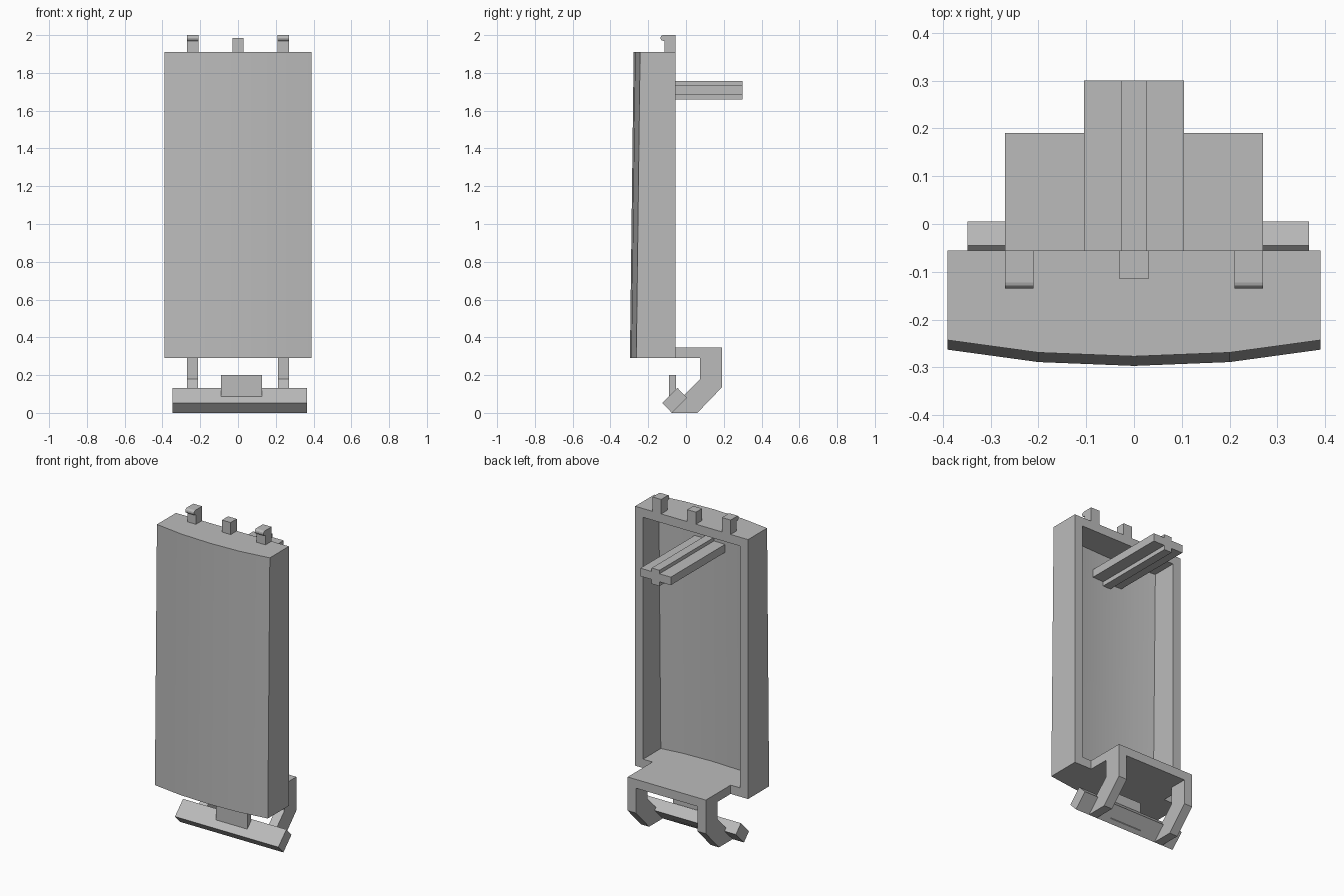
import bpy, bmesh, math
from mathutils import Vector

if "Cube" in bpy.data.objects:
    bpy.data.objects.remove(bpy.data.objects["Cube"], do_unlink=True)

GREY = (0.5, 0.5, 0.5, 1)
plastic = bpy.data.materials.new("grey_plastic")
plastic.use_nodes = True
plastic.diffuse_color = GREY
plastic.node_tree.nodes["Principled BSDF"].inputs["Base Color"].default_value = GREY


def finish(name, bm):
    bmesh.ops.recalc_face_normals(bm, faces=bm.faces)
    mesh = bpy.data.meshes.new(name)
    bm.to_mesh(mesh)
    bm.free()
    mesh.materials.append(plastic)
    obj = bpy.data.objects.new(name, mesh)
    bpy.context.collection.objects.link(obj)
    return obj


def extrude(name, outline, low, high, place):
    """Prism from a 2D outline; place(u, v, w) gives the 3D point."""
    bm = bmesh.new()
    rings = [[bm.verts.new(place(u, v, w)) for u, v in outline] for w in (low, high)]
    bm.faces.new(rings[0])
    bm.faces.new(rings[1])
    n = len(outline)
    for i in range(n):
        j = (i + 1) % n
        bm.faces.new((rings[0][i], rings[0][j], rings[1][j], rings[1][i]))
    return finish(name, bm)


def side_profile(name, outline, x0, x1):
    return extrude(name, outline, x0, x1, lambda y, z, x: Vector((x, y, z)))


def box(name, x0, x1, y0, y1, z0, z1):
    return side_profile(name, [(y0, z0), (y1, z0), (y1, z1), (y0, z1)], x0, x1)


# Hollow cover: bowed, slightly tapered front and open back
BACK, BOTTOM, TOP = -0.055, 0.29, 1.91


def front_y(x, z):
    lean = 0.02 * (z - BOTTOM) / (TOP - BOTTOM)
    bow = 0.008 * abs(x) / 0.2 if abs(x) < 0.2 else 0.008 + 0.026 * (abs(x) - 0.2) / 0.19
    return -0.297 + lean + bow


def skin(bm, half, z0, z1, depth):
    """Five-sided skin open at the back; returns the back rim."""
    levels, rims = [], []
    for z in (z0, z1):
        levels.append([bm.verts.new((x, front_y(x, z) + depth, z))
                       for x in (-half, -0.2, 0, 0.2, half)])
        rims.append([bm.verts.new((x, BACK, z)) for x in (-half, half)])
    low, high = levels
    for i in range(4):
        bm.faces.new((low[i], low[i + 1], high[i + 1], high[i]))
    for end, corner in ((0, 0), (-1, 1)):
        bm.faces.new((low[end], high[end], rims[1][corner], rims[0][corner]))
    for level, rim in zip(levels, rims):
        bm.faces.new(level + [rim[1], rim[0]])
    return [rims[0][0], rims[0][1], rims[1][1], rims[1][0]]


bm = bmesh.new()
outer = skin(bm, 0.39, BOTTOM, TOP, 0)
inner = skin(bm, 0.335, BOTTOM + 0.055, TOP - 0.055, 0.04)
for i in range(4):
    j = (i + 1) % 4
    bm.faces.new((outer[i], outer[j], inner[j], inner[i]))
cover = finish("cover_shell", bm)
bpy.ops.object.select_all(action='DESELECT')
cover.select_set(True)
bpy.context.view_layer.objects.active = cover
bpy.ops.object.shade_smooth_by_angle(angle=math.radians(30))

# Top clips with rounded hook noses, and the centre peg
nose = [(-0.122 + 0.013 * math.cos(a), 1.985 + 0.015 * math.sin(a))
        for a in (math.radians(90 + 30 * k) for k in range(7))]
clip = [(BACK, 1.9), (BACK, 2.0)] + nose + [(-0.115, 1.97), (-0.115, 1.9)]
for side, s in (("right", -1), ("left", 1)):
    side_profile(side + "_top_clip", clip, s * 0.21, s * 0.27)
box("centre_peg", -0.03, 0.03, -0.115, BACK, 1.9, 1.985)

# Cross-shaped rail reaching out of the back
rail = [(0.105, 1.685), (0.105, 1.735), (0.027, 1.735), (0.027, 1.757)]
rail += [(-x, z) for x, z in reversed(rail)]
rail += [(-0.027, 1.685), (-0.027, 1.658), (0.027, 1.658), (0.027, 1.685)]
# reorder the lower arm corners around the outline
extrude("back_rail", rail, -0.25, 0.3, lambda x, z, y: Vector((x, y, z)))

# Lower bracket: shelf and two bent arms
box("bracket_shelf", -0.27, 0.27, BACK - 0.01, 0.19, 0.29, 0.345)
arm = [(0.075, 0.3), (0.19, 0.3), (0.19, 0.135), (0.06, 0), (-0.075, 0),
       (-0.04, 0.06), (-0.012, 0.093), (0.075, 0.18)]
for side, s in (("right", -1), ("left", 1)):
    side_profile(side + "_bracket_arm", arm, s * 0.213, s * 0.27)

# Tilted latch bar with its thumb tab
side_profile("latch_bar", [(-0.125, 0.052), (-0.075, 0), (0.005, 0.08), (-0.045, 0.132)],
             -0.348, 0.366)
side_profile("thumb_tab", [(-0.09, 0.2), (-0.052, 0.2), (-0.052, 0.018), (-0.09, 0.07)],
             -0.09, 0.127)
